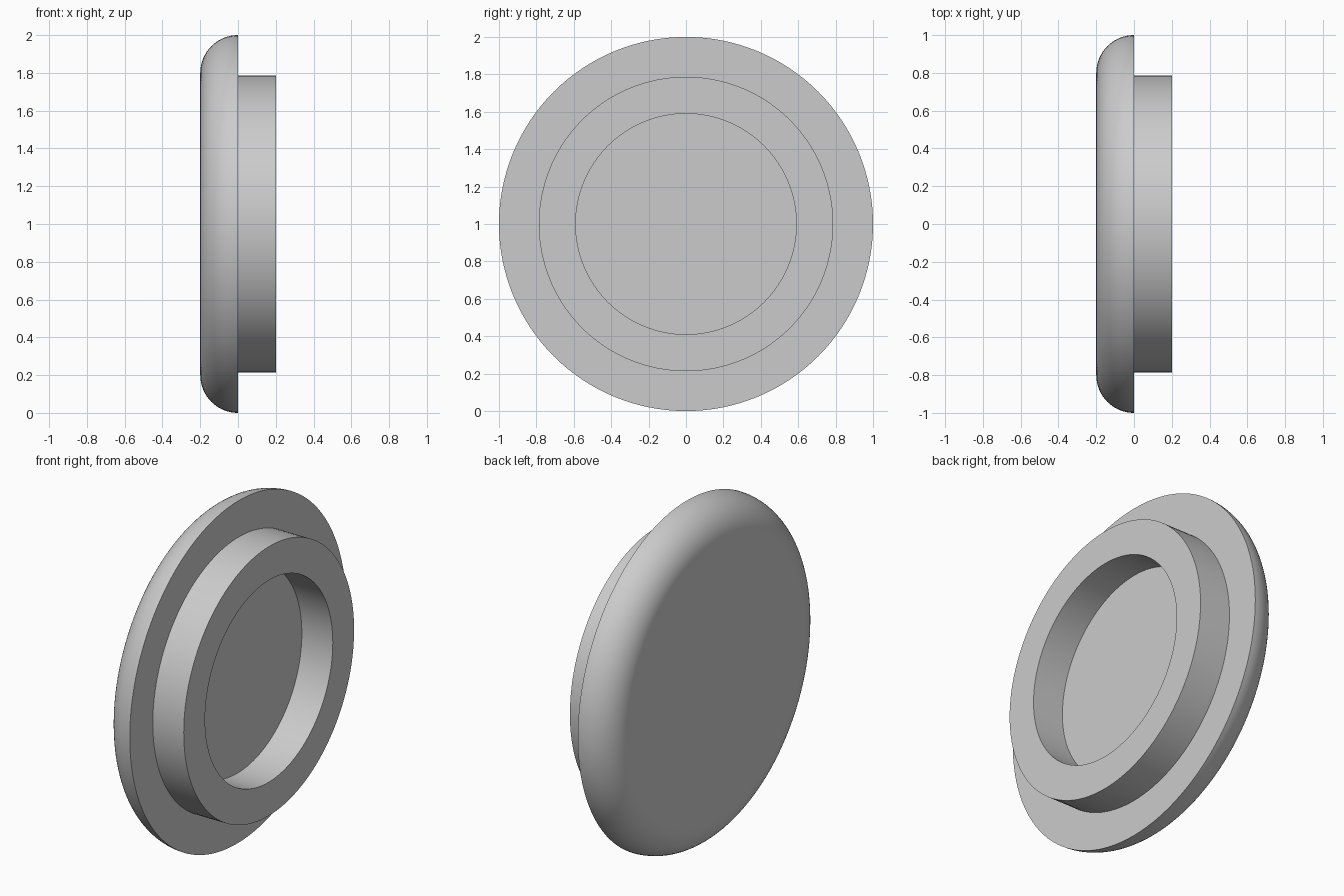
import bpy
import bmesh
import math
from mathutils import Matrix

SEGMENTS = 128

cube = bpy.data.objects.get("Cube")
if cube:
    bpy.data.objects.remove(cube, do_unlink=True)

grey = bpy.data.materials.new("plain grey")
grey.use_nodes = True
colour = (0.6, 0.6, 0.6, 1)
grey.diffuse_color = colour
grey.node_tree.nodes["Principled BSDF"].inputs["Base Color"].default_value = colour


def lathe(name, profile, closed):
    """Turn a profile of (x, radius) points around the x axis, centred at z = 1."""
    bm = bmesh.new()
    verts = [bm.verts.new((x, 0, r)) for x, r in profile]
    edges = [bm.edges.new(pair) for pair in zip(verts, verts[1:])]
    if closed:
        edges.append(bm.edges.new((verts[-1], verts[0])))
    bmesh.ops.spin(bm, geom=verts + edges, cent=(0, 0, 0), axis=(1, 0, 0),
                   angle=math.tau, steps=SEGMENTS, use_merge=True)
    bmesh.ops.remove_doubles(bm, verts=bm.verts, dist=1e-5)
    bmesh.ops.recalc_face_normals(bm, faces=bm.faces)
    bmesh.ops.transform(bm, matrix=Matrix.Translation((0, 0, 1)), verts=bm.verts)
    mesh = bpy.data.meshes.new(name)
    bm.to_mesh(mesh)
    bm.free()
    mesh.materials.append(grey)
    obj = bpy.data.objects.new(name, mesh)
    bpy.context.collection.objects.link(obj)
    bpy.ops.object.select_all(action="DESELECT")
    obj.select_set(True)
    bpy.context.view_layer.objects.active = obj
    bpy.ops.object.shade_smooth_by_angle(angle=math.radians(30))
    # Keep the flat faces flat where they meet the rounded rim
    weighted = obj.modifiers.new("flat faces", "WEIGHTED_NORMAL")
    weighted.keep_sharp = True
    return obj


# Cap: flat outer face, quarter-round rim, flat underside
rim = []
for i in range(17):
    a = math.pi / 2 * i / 16
    rim.append((-0.2 * math.cos(a), 0.8 + 0.2 * math.sin(a)))
lathe("cap", [(-0.2, 0)] + rim + [(0, 0)], closed=False)

# Collar: square-edged ring standing on the underside, seated slightly into the cap
lathe("collar", [(-0.05, 0.787), (0.2, 0.787), (0.2, 0.59), (-0.05, 0.59)], closed=True)
